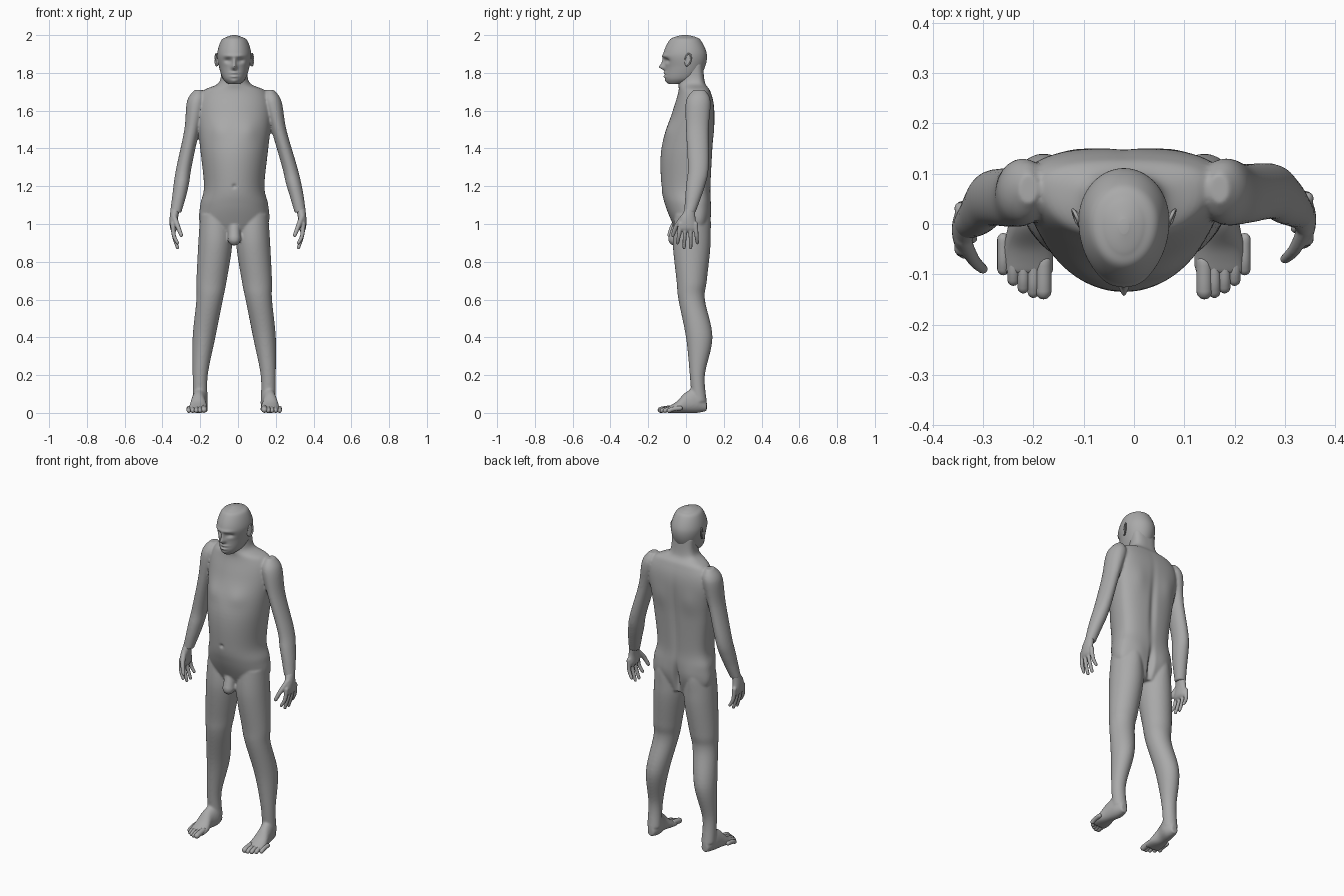
import bpy, bmesh, math
from mathutils import Vector

cube = bpy.data.objects.get("Cube")
if cube:
    bpy.data.objects.remove(cube)

AXIS = -0.02  # the body stands slightly to its right
GREY = (0.4, 0.4, 0.4, 1)

material = bpy.data.materials.new("plain_grey")
material.use_nodes = True
material.diffuse_color = GREY
material.node_tree.nodes["Principled BSDF"].inputs["Base Color"].default_value = GREY


def spline(rows, steps):
    """Smooth interpolation through rows of numbers."""
    last = len(rows) - 1
    result = []
    for i in range(last):
        before, start, end, after = (rows[max(0, min(last, i + k))] for k in (-1, 0, 1, 2))
        for step in range(steps):
            t = step / steps
            row = []
            for p, q, r, s in zip(before, start, end, after):
                leave, arrive = (r - p) / 2, (s - q) / 2
                ease = t * t * (3 - 2 * t)
                bend = t * (1 - t) * (leave * (1 - t) - arrive * t)
                row.append(q + (r - q) * ease + bend)
            result.append(row)
    return result + [list(rows[-1])]


def skin(bm, rings):
    """Join rings of points into a closed surface."""
    loops = [[bm.verts.new(point) for point in ring] for ring in rings]
    faces = [bm.faces.new(loops[0]), bm.faces.new(loops[-1])]
    for lower, upper in zip(loops, loops[1:]):
        for i in range(len(lower)):
            faces.append(bm.faces.new((lower[i - 1], lower[i], upper[i], upper[i - 1])))
    bmesh.ops.recalc_face_normals(bm, faces=faces)


def loft(bm, rows, place, middle=0.5, back=2, upright=True, sides=64, steps=8):
    """Rows hold station, half width, low edge, high edge and, if any, centre x."""
    rings = []
    for station, width, low, high, *centre in spline(rows, steps):
        widest = low + (high - low) * middle
        ring = []
        for i in range(sides):
            angle = math.tau * i / sides
            c, s = math.cos(angle), math.sin(angle)
            power = 2 / back if s > 0 else 1
            x = sum(centre) + width * math.copysign(abs(c) ** power, c)
            depth = widest + (high - widest if s > 0 else low - widest) * abs(s) ** power
            ring.append(place(Vector((x, depth, station) if upright else (x, station, depth))))
        rings.append(ring)
    skin(bm, rings)


def tube(bm, points, start, end, place, sides=16):
    """Round-ended tube that tapers from the start radius to the end radius."""
    path = [Vector(p) for p in spline(points, 4)]
    stations = []
    for i, p in enumerate(path):
        direction = (path[min(i + 1, len(path) - 1)] - path[max(i - 1, 0)]).normalized()
        stations.append((p, direction, start + (end - start) * i / (len(path) - 1)))
    caps = [math.radians(a) for a in (30, 60, 85)]
    (p, d, r), (q, e, t) = stations[0], stations[-1]
    head = [(p - d * r * math.sin(a), d, r * math.cos(a)) for a in reversed(caps)]
    tail = [(q + e * t * math.sin(a), e, t * math.cos(a)) for a in caps]
    rings = []
    for p, direction, radius in head + stations + tail:
        turn = direction.to_track_quat('Z', 'Y')
        angles = [math.tau * k / sides for k in range(sides)]
        rings.append([place(p + turn @ Vector((math.cos(a), math.sin(a), 0)) * radius) for a in angles])
    skin(bm, rings)


def finish(bm, name, voxel=None):
    """Make the object; with a voxel size, fuse its overlapping forms."""
    mesh = bpy.data.meshes.new(name)
    bm.to_mesh(mesh)
    bm.free()
    obj = bpy.data.objects.new(name, mesh)
    bpy.context.collection.objects.link(obj)
    if voxel:
        bpy.context.view_layer.objects.active = obj
        fuse = obj.modifiers.new("fuse", 'REMESH')
        fuse.mode, fuse.voxel_size = 'VOXEL', voxel
        soften = obj.modifiers.new("soften", 'SMOOTH')
        soften.iterations = 6
        for modifier in ("fuse", "soften"):
            bpy.ops.object.modifier_apply(modifier=modifier)
    obj.data.materials.clear()
    obj.data.materials.append(material)
    obj.data.polygons.foreach_set("use_smooth", [True] * len(obj.data.polygons))
    return obj


def sculpt(obj, depth, strokes):
    """Soft pushes along y: side offset, height, push, width, length."""
    for offset, z, push, width, length in strokes:
        for side in ((1, -1) if offset else (1,)):
            for vertex in obj.data.vertices:
                p = vertex.co
                across = ((p.x - AXIS) * side - offset) / width
                far = across ** 2 + ((p.y - depth) / 0.06) ** 2 + ((p.z - z) / length) ** 2
                p.y += push * math.exp(-far)


def body_side(side):
    return lambda p: Vector((side * p.x + AXIS, p.y, p.z))


def arm_side(side):
    """The arms drift sideways, and the right one forward, toward the hands."""
    def place(p):
        drift = max(0, min(1, (1.65 - p.z) * 2))
        forward = AXIS * drift if side < 0 else 0
        return Vector((side * p.x + AXIS * (1 - drift), p.y + forward, p.z))
    return place


# Torso, neck and groin
body = bmesh.new()
loft(body, [(0.92, 0.1, -0.03, 0.1), (1, 0.18, -0.07, 0.12), (1.1, 0.18, -0.11, 0.13),
            (1.2, 0.16, -0.13, 0.13), (1.4, 0.18, -0.13, 0.14), (1.6, 0.2, -0.07, 0.15),
            (1.7, 0.17, -0.04, 0.13), (1.75, 0.08, -0.04, 0.1), (1.85, 0.07, -0.03, 0.09)],
     body_side(1), middle=0.66, back=2.7)
tube(body, [(0, -0.04, 1), (0, -0.06, 0.92)], 0.03, 0.035, body_side(1))

for side, label in ((1, "left_"), (-1, "right_")):
    limb, arm = body_side(side), arm_side(side)
    # Arm, leg and foot
    loft(body, [(1.71, 0.02, 0.04, 0.1, 0.19), (1.65, 0.05, 0, 0.13, 0.2), (1.5, 0.04, 0, 0.12, 0.23),
                (1.3, 0.04, 0.01, 0.12, 0.28), (1.2, 0.04, 0, 0.1, 0.3),
                (1.06, 0.03, -0.01, 0.05, 0.33)], arm)
    loft(body, [(1.05, 0.08, -0.06, 0.12, 0.1), (0.9, 0.09, -0.07, 0.13, 0.1),
                (0.7, 0.08, -0.05, 0.11, 0.12), (0.6, 0.07, -0.04, 0.1, 0.13),
                (0.4, 0.06, 0, 0.14, 0.16), (0.2, 0.04, 0.02, 0.1, 0.18),
                (0.06, 0.04, 0.03, 0.11, 0.18)], limb)
    loft(body, [(0.11, 0.02, 0.01, 0.06, 0.18), (0.06, 0.04, 0, 0.13, 0.18), (0, 0.04, 0, 0.11, 0.19),
                (-0.05, 0.05, 0, 0.06, 0.19), (-0.1, 0.05, 0, 0.03, 0.19)],
         limb, middle=0.4, upright=False)

    # Toes, from big to little
    toes = bmesh.new()
    for i in range(5):
        x, radius = 0.16 + 0.02 * i, 0.012 if i else 0.016
        tip = radius - 0.15 + 0.003 * i * i
        tube(toes, [(x, tip + 0.06, 0.025), (x, tip + 0.02, 0.02), (x, tip, radius)], radius, radius, limb)
    finish(toes, label + "toes")

    # Hand: palm, splayed fingers and thumb
    hand = bmesh.new()
    loft(hand, [(1.09, 0.025, 0, 0.05, 0.33), (1.03, 0.022, -0.03, 0.05, 0.34),
                (0.98, 0.02, -0.04, 0.06, 0.34), (0.96, 0.01, -0.02, 0.05, 0.34)], arm)
    for i in range(4):
        base, tip = 0.027 * i - 0.03, 0.035 * i - 0.045
        end = 0.9 - 0.03 * math.sin(math.pi * i / 3)
        tube(hand, [(0.345, base, 1), (0.34, (base + tip) / 2, 0.94), (0.32, tip, end)], 0.013, 0.009, arm)
    tube(hand, [(0.34, -0.01, 1.04), (0.32, -0.05, 0.99), (0.3, -0.07, 0.94)], 0.016, 0.01, arm)
    finish(hand, label + "hand", 0.004)

    # Ear: a thin shell with a raised rim
    def ear_place(p):
        return Vector((AXIS + side * (0.09 + p.x + p.y * 0.4), p.y + p.z * 0.15 + 0.01, p.z + 1.87))
    ear = bmesh.new()
    turns = [math.radians(a) for a in range(-80, 81, 20)]
    loft(ear, [(0.034 * math.sin(a), 0.004, -0.017 * math.cos(a), 0.017 * math.cos(a)) for a in turns],
         ear_place, sides=24, steps=2)
    rim = [math.radians(a) for a in range(170, -101, -30)]
    tube(ear, [(0.004, 0.016 * math.cos(a), 0.032 * math.sin(a)) for a in rim], 0.004, 0.004, ear_place)
    finish(ear, label + "ear")

# Fused body: chest and navel, then spine, shoulder blades and buttocks
figure = finish(body, "body", 0.006)
sculpt(figure, -0.12, [(0.09, 1.5, -0.01, 0.06, 0.05), (0, 1.2, 0.01, 0.01, 0.01)])
sculpt(figure, 0.14, [(0, 1.35, -0.01, 0.02, 0.2), (0.1, 1.5, 0.006, 0.05, 0.07),
                      (0.09, 1.04, 0.01, 0.06, 0.07), (0, 1, -0.03, 0.015, 0.08)])

# Head, then eye sockets, brows, nose, lips and chin
skull = bmesh.new()
loft(skull, [(2, 0.01, -0.02, 0.01), (1.99, 0.04, -0.06, 0.05), (1.97, 0.07, -0.09, 0.08),
             (1.9, 0.09, -0.12, 0.11), (1.83, 0.08, -0.11, 0.1), (1.77, 0.06, -0.11, 0.06),
             (1.74, 0.03, -0.09, -0.02)], body_side(1), middle=0.55, sides=144, steps=16)
face = finish(skull, "head")
sculpt(face, -0.12, [(0.035, 1.865, 0.015, 0.02, 0.013), (0.03, 1.89, -0.006, 0.03, 0.01),
                     (0, 1.85, -0.015, 0.01, 0.025), (0, 1.83, -0.025, 0.014, 0.014),
                     (0, 1.8, -0.008, 0.024, 0.006), (0, 1.78, -0.008, 0.02, 0.006),
                     (0, 1.755, -0.006, 0.02, 0.012)])
